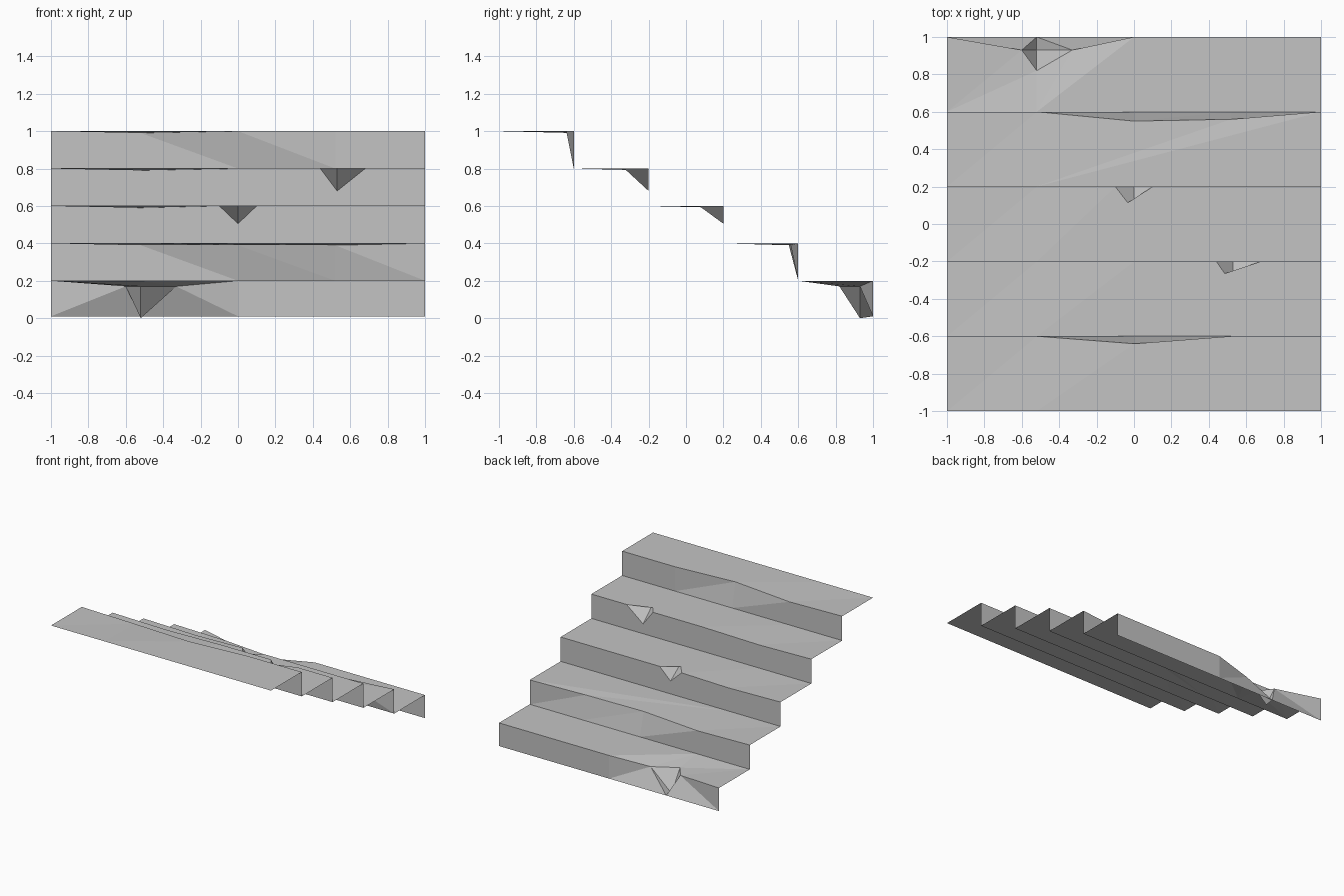
import bpy

cube = bpy.data.objects.get("Cube")
if cube:
    bpy.data.objects.remove(cube)

stone = bpy.data.materials.new("grey_stone")
stone.use_nodes = True
COLOUR = (0.55, 0.55, 0.55, 1)
stone.diffuse_color = COLOUR
stone.node_tree.nodes["Principled BSDF"].inputs["Base Color"].default_value = COLOUR


def build(name, triangles):
    """Make an open flat-shaded sheet from triangles, sharing their corners."""
    points = list(dict.fromkeys(p for t in triangles for p in t))
    index = {p: i for i, p in enumerate(points)}
    mesh = bpy.data.meshes.new(name)
    mesh.from_pydata(points, [], [[index[p] for p in t] for t in triangles])
    mesh.materials.append(stone)
    obj = bpy.data.objects.new(name, mesh)
    bpy.context.collection.objects.link(obj)


def strip(a, b):
    """Bridge two edges that both run along +x."""
    i = j = 0
    out = []
    while i < len(a) - 1 or j < len(b) - 1:
        if i == len(a) - 1 or (j < len(b) - 1 and b[j + 1][0] <= a[i + 1][0]):
            out.append((a[i], b[j + 1], b[j]))
            j += 1
        else:
            out.append((a[i], a[i + 1], b[j]))
            i += 1
    return out


def row(xs, y, z):
    return [(x, y, z) for x in xs]


RUN, RISE, BASE = 0.4, 0.2, 0.01
W = 0.52   # x of the worn spots

# Worn nosing points between the two ends: x, setback, drop
worn = {
    1: [(-W, 0, .01), (0, .04, 0), (W, 0, 0)],
    2: [(-W, 0, .01), (0, 0, 0)],
    3: [(-W, 0, .01)],
    4: [(-W, 0, .01), (0, .05, .01), (W, .04, .01)],
    5: [(0, 0, 0)],
}
# Chips: left, right, their setback and drop, then the inner tip and low point
chips = {
    2: dict(left=(.44, 0, 0), right=(.68, 0, 0), tip=(.53, .13, 0), low=(.53, 0, .12)),
    3: dict(left=(-.1, 0, 0), right=(.1, 0, 0), tip=(0, .13, 0), low=(0, 0, .095)),
    5: dict(left=(-.6, .07, .03), right=(-.33, .07, .03), tip=(-W, .18, .03), low=(-W, .07, .2)),
}

for n in range(1, 6):
    y = -1 + RUN * n
    z = 1 - RISE * (n - 1)
    foot_z = BASE if n == 5 else z - RISE

    def place(p):
        return (p[0], y - p[1], z - p[2])

    ends = [(-1, 0, 0), (1, 0, 0)]
    nose = [place(p) for p in ends + worn[n]]
    top = list(nose)
    if n in chips:
        c = {k: place(p) for k, p in chips[n].items()}
        nose += [c["left"], c["tip"], c["right"]]
        top += [c["left"], c["low"], c["right"]]
        build(f"chip_{n}", [(c["left"], c["tip"], c["low"]),
                            (c["tip"], c["right"], c["low"])])
    nose.sort()
    top.sort()

    # Tread runs from the back edge to the worn nosing; riser drops from it
    build(f"tread_{n}", strip(row((-1, -W, 1), y - RUN, z), nose))
    foot = row((-1, -W, 0, 1) if n == 5 else (-1, -W, 0, W, 1), y, foot_z)
    build(f"riser_{n}", strip(top, foot))
